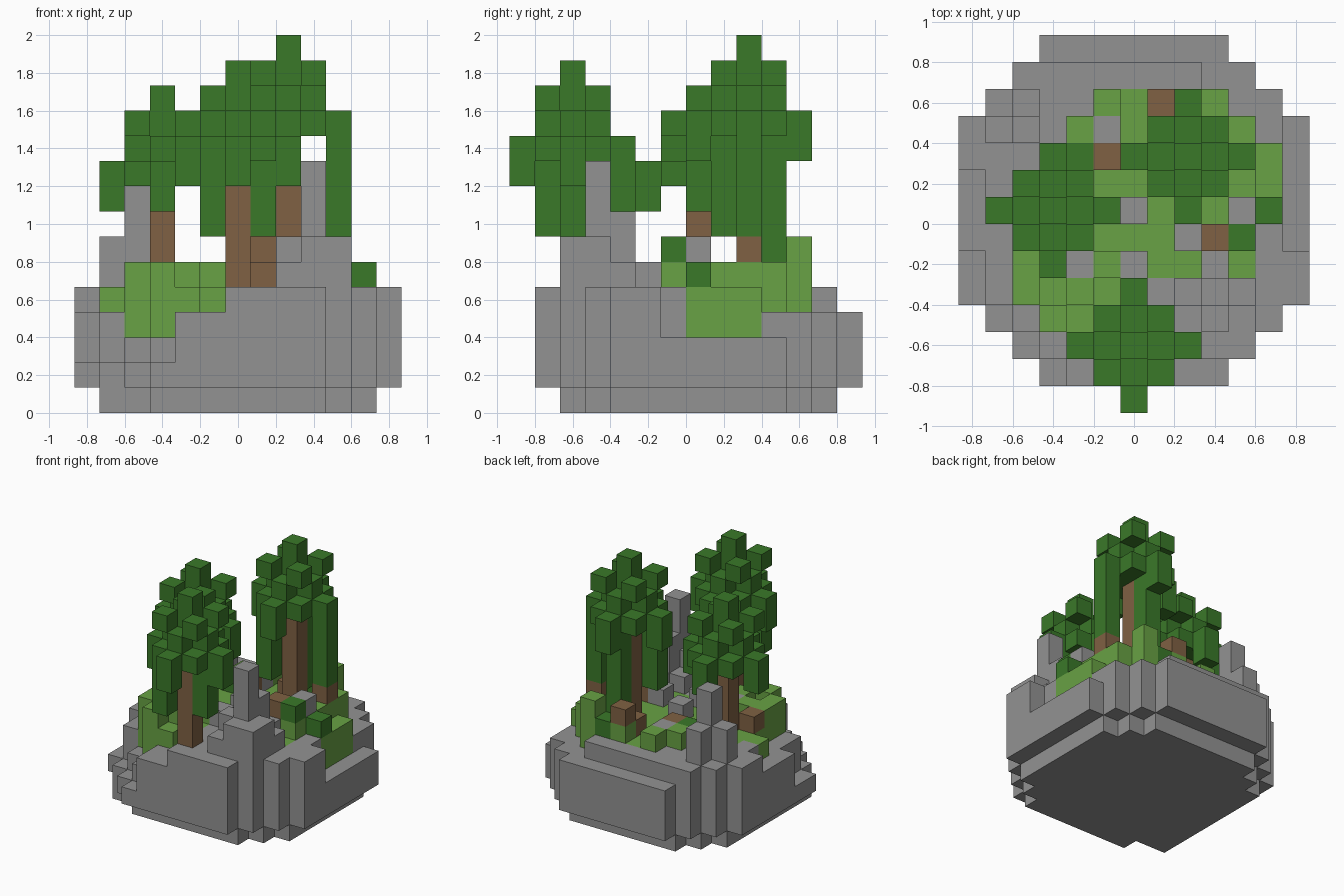
import bpy
import bmesh
from mathutils import Vector

# Remove the default cube
default_cube = bpy.data.objects.get("Cube")
if default_cube:
    bpy.data.objects.remove(default_cube, do_unlink=True)

UNIT = 2 / 15      # edge of one block
occupied = {}      # grid cell -> part name


def make_material(name, colour):
    material = bpy.data.materials.new(name)
    material.use_nodes = True
    material.diffuse_color = (*colour, 1)
    shader = next(n for n in material.node_tree.nodes if n.type == "BSDF_PRINCIPLED")
    shader.inputs["Base Color"].default_value = (*colour, 1)
    shader.inputs["Roughness"].default_value = 0.9
    return material


stone = make_material("stone_grey", (0.29, 0.29, 0.29))
grass = make_material("grass_green", (0.14, 0.36, 0.058))
leaf = make_material("leaf_green", (0.042, 0.19, 0.022))
bark = make_material("bark_brown", (0.215, 0.12, 0.056))


def column(part, x, y, bottom, top):
    """Stack blocks of a part over one grid cell, replacing what is there."""
    for z in range(bottom, top):
        occupied[x, y, z] = part


def rim_height(x, y):
    """Height of the uneven rock wall."""
    if y == 6:
        return 4
    if x == 6:
        return 3 if y >= -1 else 5
    if x == -6:
        return 2 if y <= -2 else 4 if y <= 1 else 5
    if x <= -3 and y < 0:
        if abs(x) + abs(y) == 9:
            return 2
        return 3 if x >= -4 and y <= -4 else 4
    if x in (-2, -1) and y <= -4:
        return 4
    if x >= 3 and y >= 0 and x + y >= 6:
        return 4
    return 5


# Rock bowl: octagonal plan with a narrower foot
for x in range(-6, 7):
    for y in range(-6, 7):
        reach = abs(x) + abs(y)
        if reach <= 9:
            column("rock_base", x, y, 1, rim_height(x, y))
        if reach <= 8 and max(abs(x), abs(y)) <= 5:
            column("rock_base", x, y, 0, 1)
column("rock_base", -5, -4, 0, 1)

# Grass meadow, given as a span per row from the front to the back
spans = ((-3, -2), (-4, -1), (-4, 4), (-4, 4), (-5, 5), (-4, 5), (-3, 5), (-2, 4), (-1, 3))
for row, (start, end) in enumerate(spans):
    y = row - 4
    for x in range(start, end + 1):
        raised = (y == -2 and x < 0) or (x == 4 and y >= -1)
        column("meadow", x, y, 3, 6 if raised else 5)

# Raised turf
for x, y, top in ((3, 4, 7), (-2, 3, 6), (-3, -4, 6), (-4, -3, 6), (-2, -3, 6),
                  (-1, 4, 6), (1, 4, 6)):
    column("meadow", x, y, 3, top)

# Rock spires on the rim
for x, y, top in ((3, -4, 10), (3, -3, 8), (3, -2, 6), (3, -5, 7), (4, -5, 7), (4, -4, 7),
                  (2, -4, 7), (2, -5, 6), (2, -3, 6), (4, -3, 6),
                  (-4, 3, 9), (-5, 3, 7), (-4, 4, 7)):
    column("rock_spires", x, y, 3, top)

# Loose stones, logs and shrubs in the meadow
for x, y, top in ((-1, 3, 6), (0, 0, 6), (2, -1, 6), (-2, -2, 6), (0, -2, 6), (4, 0, 7)):
    column("loose_stones", x, y, top - 1, top)
for x, y, top in ((1, 4, 7), (1, 3, 6), (-1, 2, 6), (3, -1, 6), (3, -1, 7),
                  (4, 2, 7), (-4, -1, 6)):
    column("logs", x, y, top - 1, top)
for x, y, top in ((4, -1, 7), (5, 0, 6), (-2, 2, 6), (2, 4, 6)):
    column("shrubs", x, y, top - 1, top)


def tree(name, cx, cy, top, hanging):
    """Trunk with a stepped diamond canopy; hanging maps offsets to lower ends."""
    column(name + "_trunk", cx, cy, 5, top - 4)
    for dx in range(-2, 3):
        for dy in range(-2, 3):
            if abs(dx) + abs(dy) > 2:
                continue
            bottom, height = top - 4, top - 2
            if dx == dy == 0:
                height = top
            elif dx and dy:
                # Corner tuft with a gap beneath it
                column(name + "_canopy", cx + dx, cy + dy, top - 2, top - 1)
                height = top - 3
            elif max(abs(dx), abs(dy)) == 2:
                bottom, height = top - 5, top - 3
            bottom = hanging.get((dx, dy), bottom)
            column(name + "_canopy", cx + dx, cy + dy, bottom, height)


tree("left_tree", -3, 0, 13, {})
tree("back_tree", 2, 2, 15, {(-1, -1): 7, (0, 1): 6, (2, 0): 7})
tree("front_tree", 0, -5, 14, {(-1, -1): 7, (1, 0): 7, (0, 2): 8})

DIRECTIONS = [Vector(d) for d in ((1, 0, 0), (-1, 0, 0), (0, 1, 0),
                                  (0, -1, 0), (0, 0, 1), (0, 0, -1))]


def build_part(part, material):
    """Make one flat shaded mesh from the exposed block sides of a part."""
    bm = bmesh.new()
    for cell, owner in occupied.items():
        if owner != part:
            continue
        centre = Vector(cell) + Vector((0, 0.5, 0.5))
        for normal in DIRECTIONS:
            beside = tuple(int(a + b) for a, b in zip(cell, normal))
            if beside in occupied:
                continue
            side = Vector((normal.y, normal.z, normal.x))
            up = normal.cross(side)
            corners = ((-1, -1), (1, -1), (1, 1), (-1, 1))
            bm.faces.new([bm.verts.new((centre + (normal + side * a + up * b) / 2) * UNIT)
                          for a, b in corners])
    bmesh.ops.remove_doubles(bm, verts=bm.verts, dist=UNIT / 100)
    mesh = bpy.data.meshes.new(part)
    bm.to_mesh(mesh)
    bm.free()
    mesh.materials.append(material)
    bpy.context.collection.objects.link(bpy.data.objects.new(part, mesh))


for part in sorted(set(occupied.values())):
    if "canopy" in part or part == "shrubs":
        build_part(part, leaf)
    elif "trunk" in part or part == "logs":
        build_part(part, bark)
    elif part == "meadow":
        build_part(part, grass)
    else:
        build_part(part, stone)
